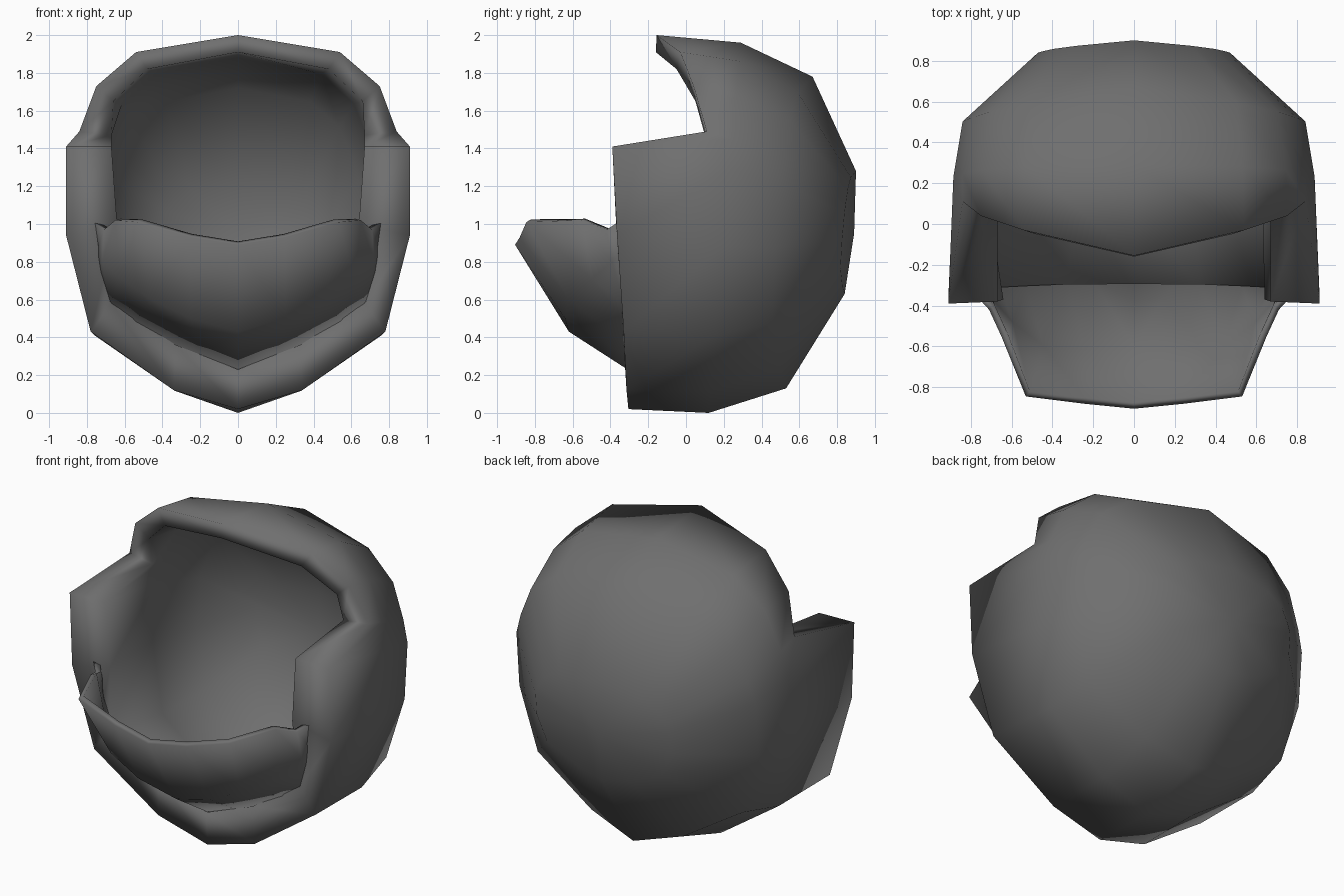
import bpy
import bmesh

default_cube = bpy.data.objects.get("Cube")
if default_cube:
    bpy.data.objects.remove(default_cube, do_unlink=True)

charcoal = bpy.data.materials.new("charcoal_grey")
charcoal.use_nodes = True
colour = (0.16, 0.16, 0.16, 1)
charcoal.diffuse_color = colour
charcoal.node_tree.nodes["Principled BSDF"].inputs["Base Color"].default_value = colour


def finish(bm, name):
    """Turn a bmesh into a smooth, coloured object."""
    mesh = bpy.data.meshes.new(name)
    bm.to_mesh(mesh)
    bm.free()
    mesh.materials.append(charcoal)
    for polygon in mesh.polygons:
        polygon.use_smooth = True
    obj = bpy.data.objects.new(name, mesh)
    bpy.context.collection.objects.link(obj)
    return obj


# Half cross-section of the dome, from crown to chin: width share, height share
SECTION = [(0, 1), (.6, .95), (.84, .86), (.95, .74), (1, .66),
           (1, .45), (.86, .21), (.38, .06), (0, 0)]


def dome_ring(top, bottom, width, sweep):
    """Half ring between two (y, z) points; sweep shifts its sides in y."""
    points = []
    for across, up in SECTION:
        y = bottom[0] + (top[0] - bottom[0]) * up + sweep * across
        z = bottom[1] + (top[1] - bottom[1]) * up
        points.append((width * across, y, z))
    return points


def full_ring(bm, half):
    """Close a half ring by mirroring everything but its end points."""
    mirrored = [(-x, y, z) for x, y, z in reversed(half[1:-1])]
    return [bm.verts.new(point) for point in half + mirrored]


# Face opening: brow, stepped temple, cheek and chin
outer_rim = [(0, -.155, 2), (.54, -.03, 1.91), (.75, .04, 1.73),
             (.84, .11, 1.49), (.91, -.39, 1.41), (.91, -.365, .94),
             (.78, -.33, .43), (.34, -.315, .12), (0, -.305, .02)]
inner_rim = [(0, -.16, 1.91), (.48, -.05, 1.82), (.66, .05, 1.65),
             (.67, .1, 1.47), (.67, -.38, 1.41), (.64, -.37, 1.0),
             (.67, -.34, .58), (.33, -.33, .36), (0, -.32, .23)]

# Helmet shell: outer dome, rim and inner bowl in one loft
outer_dome = [dome_ring((.9, 1.28), (.84, .63), .47, -.04),
              dome_ring((.67, 1.78), (.53, .13), .84, -.12),
              dome_ring((.29, 1.96), (.12, 0), .885, 0)]
inner_bowl = [dome_ring((.29, 1.88), (.1, .15), .73, 0),
              dome_ring((.64, 1.72), (.5, .26), .64, -.06),
              dome_ring((.82, 1.2), (.77, .68), .4, -.03)]
bm = bmesh.new()
rings = [full_ring(bm, half)
         for half in outer_dome + [outer_rim, inner_rim] + inner_bowl]
count = len(rings[0])
for a, b in zip(rings, rings[1:]):
    for i in range(count):
        j = (i + 1) % count
        bm.faces.new((a[i], a[j], b[j], b[i]))
for ring, depth in ((rings[0], .89), (rings[-1], .81)):
    centre = bm.verts.new((0, depth, .95))
    for i in range(count):
        bm.faces.new((ring[i], ring[(i + 1) % count], centre))
bmesh.ops.recalc_face_normals(bm, faces=bm.faces)
finish(bm, "helmet_shell")

# Chin guard: left half in rows from lip to throat, then mirrored
lip = [(0, -.905, .89), (.25, -.88, .93), (.53, -.845, 1.01),
       (.65, -.55, 1.02), (.71, -.42, .97), (.765, -.36, 1.01)]
jaw = [(0, -.62, .43), (.25, -.64, .5), (.46, -.62, .6),
       (.62, -.5, .71), (.72, -.39, .8), (.75, -.34, .85)]
throat = [(0, -.31, .23), (.2, -.31, .3), (.34, -.31, .36),
          (.55, -.32, .48), (.68, -.33, .58), (.73, -.32, .7)]
bm = bmesh.new()
rows = [[bm.verts.new(p) for p in row] for row in (lip, jaw, throat)]
for upper, lower in zip(rows, rows[1:]):
    for i in range(len(upper) - 1):
        bm.faces.new((upper[i], lower[i], lower[i + 1], upper[i + 1]))
guard = finish(bm, "chin_guard")
mirror = guard.modifiers.new("mirror", "MIRROR")
mirror.use_clip = True
thickness = guard.modifiers.new("thickness", "SOLIDIFY")
thickness.thickness = .035
thickness.offset = -1
